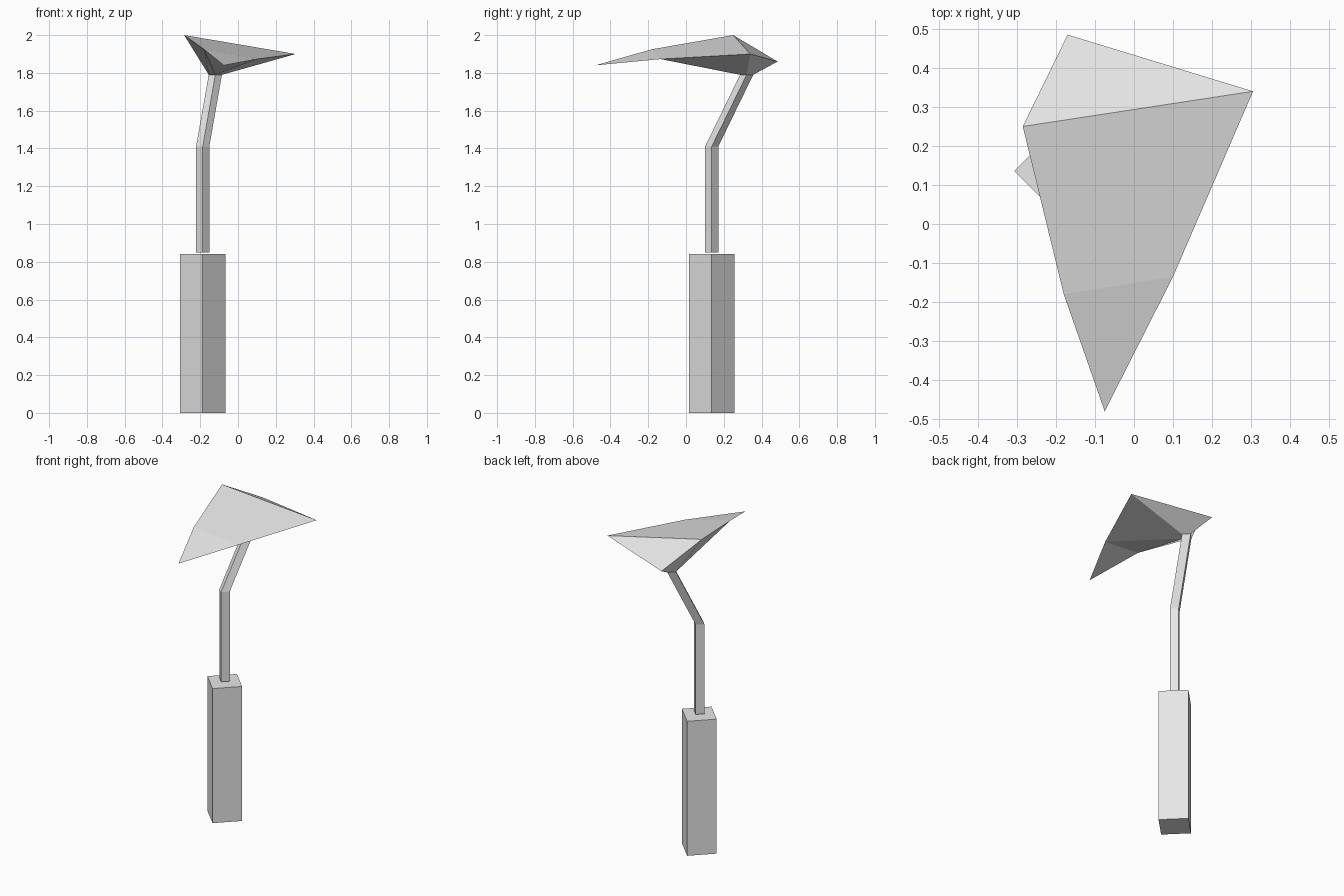
import bpy
from mathutils import Vector

cube = bpy.data.objects.get("Cube")
if cube:
    bpy.data.objects.remove(cube)

grey = bpy.data.materials.new("light_grey")
grey.use_nodes = True
colour = (0.8, 0.8, 0.8, 1)
grey.diffuse_color = colour
grey.node_tree.nodes["Principled BSDF"].inputs["Base Color"].default_value = colour


def add_part(name, verts, faces):
    mesh = bpy.data.meshes.new(name)
    mesh.from_pydata(verts, [], faces)
    mesh.update()
    mesh.materials.append(grey)
    part = bpy.data.objects.new(name, mesh)
    bpy.context.collection.objects.link(part)
    return part


def diamond(centre, r):
    """Left, front, right and back corners of a level diamond."""
    c = Vector(centre)
    return [c + Vector(d) * r for d in ((-1, 0, 0), (0, -1, 0), (1, 0, 0), (0, 1, 0))]


def sweep(name, centres, r):
    """Closed four-sided tube through level diamond sections."""
    verts = [v for c in centres for v in diamond(c, r)]
    faces = [(3, 2, 1, 0)]
    for k in range(0, len(verts) - 4, 4):
        for i in range(4):
            j = (i + 1) % 4
            faces.append((k + i, k + j, k + j + 4, k + i + 4))
    n = len(verts)
    faces.append((n - 4, n - 3, n - 2, n - 1))
    return add_part(name, verts, faces)


# Post base and bent stem
x, y = -0.187, 0.136
neck = (-0.12, 0.321, 1.79)
sweep("base_block", [(x, y, 0), (x, y, 0.84)], 0.12)
sweep("bent_stem", [(x, y, 0.85), (x, y, 1.41), neck], 0.035)

# Faceted head: neck ring 0-3, then the outer corners 4-9
corners = [
    (-0.285, 0.25, 2.0),    # 4 left peak
    (0.305, 0.34, 1.90),    # 5 right corner
    (-0.17, 0.485, 1.86),   # 6 back corner
    (-0.18, -0.18, 1.925),  # 7 left end of the crease
    (0.10, -0.135, 1.873),  # 8 right end of the crease
    (-0.075, -0.48, 1.84),  # 9 front tip
]
add_part("faceted_head", diamond(neck, 0.035) + corners, [
    (4, 7, 8, 5), (7, 9, 8), (4, 5, 6),                            # top
    (0, 1, 7, 4), (1, 8, 7), (1, 2, 5, 8), (2, 3, 6, 5), (3, 0, 4, 6),  # underside
])
